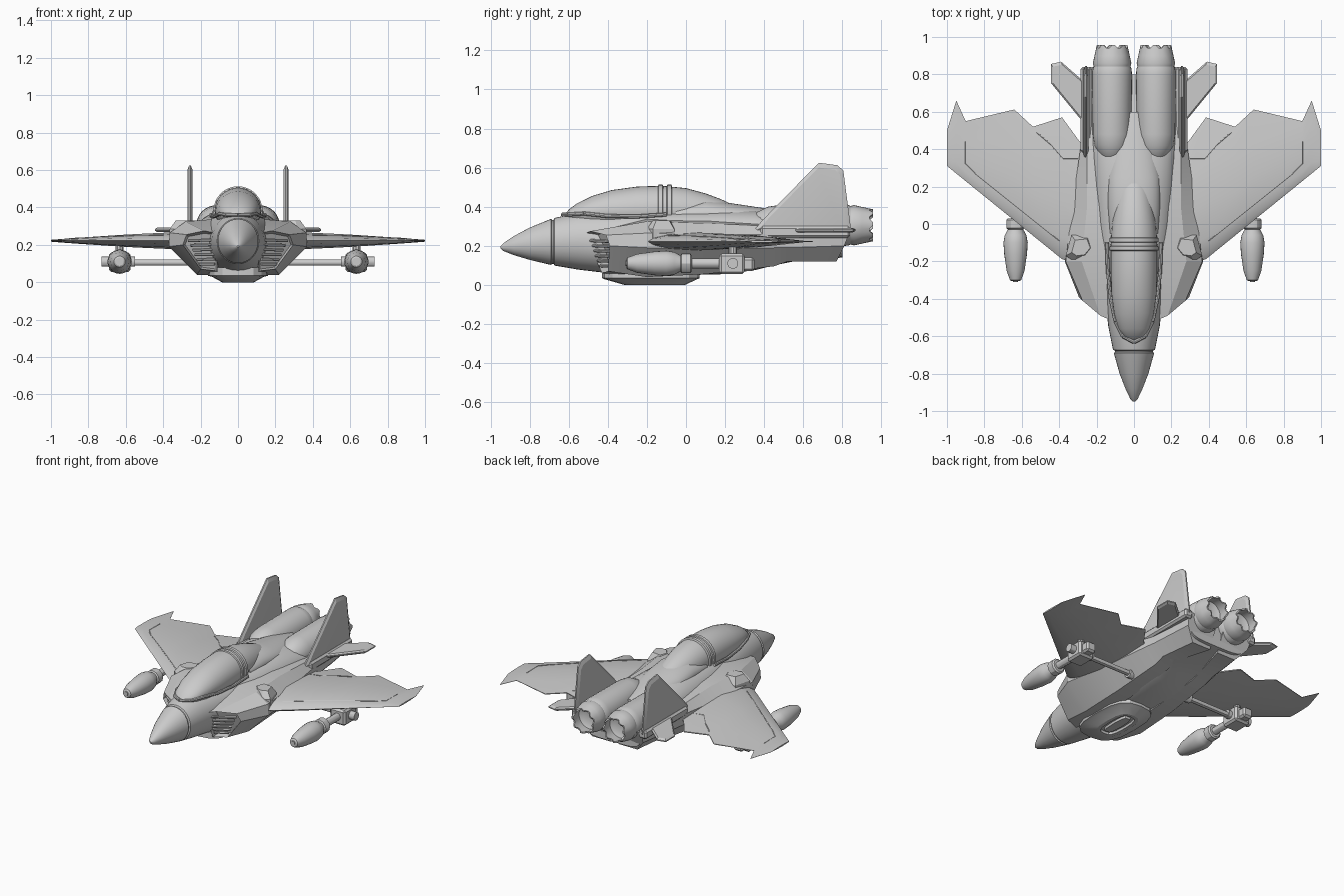
import bpy, bmesh, math
from mathutils import Vector

if "Cube" in bpy.data.objects:
    bpy.data.objects.remove(bpy.data.objects["Cube"])

GREY = bpy.data.materials.new("hull_grey")
GREY.diffuse_color = (0.6, 0.6, 0.6, 1)
GREY.use_nodes = True
GREY.node_tree.nodes["Principled BSDF"].inputs["Base Color"].default_value = GREY.diffuse_color


def finish(name, bm, mirror=False, angle=30):
    bmesh.ops.recalc_face_normals(bm, faces=bm.faces)
    me = bpy.data.meshes.new(name)
    bm.to_mesh(me)
    bm.free()
    me.materials.append(GREY)
    ob = bpy.data.objects.new(name, me)
    bpy.context.collection.objects.link(ob)
    bpy.ops.object.select_all(action='DESELECT')
    ob.select_set(True)
    bpy.context.view_layer.objects.active = ob
    bpy.ops.object.shade_smooth_by_angle(angle=math.radians(angle))
    if mirror:
        m = ob.modifiers.new("mirror", 'MIRROR')
        m.use_mirror_merge = False
    return ob


def loft(rings, caps=True):
    """Skin a list of closed rings; returns bmesh, first cap, last cap."""
    bm = bmesh.new()
    vs = [[bm.verts.new(p) for p in r] for r in rings]
    n = len(vs[0])
    for a, b in zip(vs, vs[1:]):
        for i in range(n):
            j = (i + 1) % n
            bm.faces.new((a[i], a[j], b[j], b[i]))
    first = last = None
    if caps:
        first, last = bm.faces.new(vs[0]), bm.faces.new(vs[-1])
    return bm, first, last


def oval(y, w, z0, z1, e=2.0, n=32, x=0):
    """Superellipse ring across the y axis."""
    ring = []
    for i in range(n):
        c, s = math.cos(2 * math.pi * i / n), math.sin(2 * math.pi * i / n)
        ring.append((x + w * math.copysign(abs(c) ** (2 / e), c), y,
                     (z0 + z1) / 2 + (z1 - z0) / 2 * math.copysign(abs(s) ** (2 / e), s)))
    return ring


def turned(name, profile, x, z, n=24, caps=True, mirror=True):
    """Round part along y from (y, radius) pairs."""
    bm, _, _ = loft([oval(y, r, z - r, z + r, 2, n, x) for y, r in profile], caps)
    return finish(name, bm, mirror)


def rod(bm, p, q, r, n=8):
    p, q = Vector(p), Vector(q)
    d = (q - p).normalized()
    u = d.orthogonal().normalized()
    v = d.cross(u)
    ends = [[bm.verts.new(c + r * (u * math.cos(2 * math.pi * i / n) + v * math.sin(2 * math.pi * i / n)))
             for i in range(n)] for c in (p, q)]
    for i in range(n):
        j = (i + 1) % n
        bm.faces.new((ends[0][i], ends[0][j], ends[1][j], ends[1][i]))
    for e in ends:
        bm.faces.new(e)


def block(name, x0, x1, y0, y1, z0, z1, bevel=0.012):
    bm, _, _ = loft([[(x0, y0, z), (x1, y0, z), (x1, y1, z), (x0, y1, z)] for z in (z0, z1)])
    bmesh.ops.bevel(bm, geom=bm.edges[:], offset=bevel, segments=1, affect='EDGES')
    return finish(name, bm, True)


# Fuselage with seam grooves behind the nose cone
body = [(-.95, .005, .187, .197, 2), (-.935, .02, .174, .213, 2), (-.88, .046, .152, .25, 2),
        (-.8, .077, .128, .293, 2), (-.69, .108, .102, .338, 2), (-.685, .102, .108, .332, 2),
        (-.678, .102, .108, .332, 2), (-.673, .112, .099, .342, 2), (-.55, .137, .078, .372, 2),
        (-.4, .155, .06, .375, 2.1), (-.2, .19, .05, .38, 2.3), (0, .212, .05, .385, 2.5),
        (.2, .225, .055, .388, 2.6), (.35, .232, .075, .385, 2.6), (.45, .235, .10, .36, 3),
        (.55, .23, .12, .32, 4), (.8, .21, .14, .30, 4)]
bm, _, _ = loft([oval(*s) for s in body])
finish("fuselage", bm)

# Canopy, its frame bands and the spine behind it
CAN = [(-.62, .02, .345, .36), (-.60, .055, .33, .385), (-.56, .083, .31, .415), (-.48, .106, .29, .455),
       (-.38, .12, .27, .485), (-.25, .125, .26, .503), (-.12, .125, .26, .507), (0, .118, .26, .495),
       (.1, .102, .27, .468), (.18, .085, .28, .438), (.24, .065, .3, .41)]
bm, _, _ = loft([oval(*s) for s in CAN])
finish("canopy", bm)
for k, y in enumerate((-.13, -.085)):
    bm, _, _ = loft([oval(y + d, .124 + g, .26 - g, .506 + g) for d, g in ((-.014, 0), (-.01, .007), (.01, .007), (.014, 0))])
    finish(f"canopy_band_{k + 1}", bm)
bm, _, _ = loft([oval(y, w, .28, z) for y, w, z in
                 ((-.05, .13, .42), (.1, .14, .44), (.25, .14, .415), (.45, .11, .385), (.6, .05, .35))])
finish("spine", bm)

# Canopy sill running around the cockpit
bm = bmesh.new()
sill = [(0, -.632, .36), (.06, -.6, .36), (.1, -.52, .365), (.125, -.4, .352), (.14, -.25, .35), (.145, -.1, .36)]
for p, q in zip(sill, sill[1:]):
    rod(bm, p, q, .01)
finish("canopy_sill", bm, True)

# Intake trunks with recessed mouths and faceted flanks
mouth = [(.11, -.52, .26), (.18, -.49, .275), (.275, -.41, .255), (.295, -.39, .2), (.2, -.40, .07), (.11, -.43, .06)]


def trunk(y, xs, zs):
    return [(x, y, z) for x, z in zip(xs, zs)]


bm, front, _ = loft([
    mouth,
    trunk(-.2, (.1, .28, .365, .37, .22, .1), (.34, .325, .265, .19, .04, .04)),
    trunk(.1, (.1, .25, .33, .33, .215, .1), (.345, .315, .255, .18, .055, .055)),
    trunk(.45, (.1, .25, .28, .28, .2, .1), (.31, .30, .26, .19, .095, .095)),
    trunk(.52, (.1, .25, .27, .27, .2, .1), (.3, .29, .26, .19, .12, .12)),
    [(.03, .84, .28), (.24, .84, .28), (.25, .83, .25), (.24, .81, .2), (.17, .77, .12), (.03, .77, .12)]])
bmesh.ops.recalc_face_normals(bm, faces=bm.faces)
bmesh.ops.inset_region(bm, faces=[front], thickness=.014)
bmesh.ops.translate(bm, verts=front.verts[:], vec=(0, .05, 0))
finish("intake_trunk", bm, True, 20)

# Intake grille slats
bm = bmesh.new()
for i in range(6):
    t = (i + .5) / 6
    a = Vector((.125, -.505, .24)).lerp(Vector((.125, -.43, .085)), t)
    b = Vector((.27, -.395, .235)).lerp(Vector((.2, -.39, .085)), t)
    rod(bm, a, b, .008, 6)
finish("intake_slats", bm, True)

# Shoulder fairings over the wing roots
hexa = [(.23, -.05), (.20, -.13), (.25, -.19), (.32, -.20), (.365, -.17), (.335, -.06)]
bm, _, _ = loft([[(.285 + (x - .285) * s, -.125 + (y + .125) * s, z) for x, y in hexa]
                 for z, s in ((.22, 1), (.285, 1), (.33, .6))])
finish("shoulder_fairing", bm, True, 20)

# Wings: lens-shaped sections, swept leading edge, notched trailing edge
FR = [(0, 0), (.04, .4), (.15, .8), (.4, 1), (.7, .75), (1, .08)]
TE = [(.2, .42), (.29, .44), (.385, .57), (.54, .52), (.64, .612), (.9, .55), (.95, .66), (1, .5)]


def lead(x):
    return max(-.22, -.2 + (x - .37) * .81)


def half(x):
    return .005 + .043 * (1 - ((x - .2) / .8) ** 1.5)


rings = []
for x, te in TE:
    le, h = lead(x), half(x)
    rings.append([(x, le + (te - le) * t, .222 + h * f) for t, f in FR]
                 + [(x, le + (te - le) * t, .222 - h * f) for t, f in FR[:0:-1]])
bm, _, _ = loft(rings)
finish("wing", bm, True, 25)

# Raised seams on the upper wing skin
bm = bmesh.new()


def on_wing(x, y):
    te = next(a[1] + (b[1] - a[1]) * (x - a[0]) / (b[0] - a[0]) for a, b in zip(TE, TE[1:]) if x <= b[0])
    t = (y - lead(x)) / (te - lead(x))
    f = next(a[1] + (b[1] - a[1]) * (t - a[0]) / (b[0] - a[0]) for a, b in zip(FR, FR[1:]) if t <= b[0])
    return (x, y, .222 + half(x) * f)


for path in ([(.4, -.09), (.55, .03), (.7, .15), (.85, .27), (.9, .32), (.9, .44)], [(.3, .35), (.38, .35), (.45, .43), (.52, .49)]):
    for p, q in zip(path, path[1:]):
        rod(bm, on_wing(*p), on_wing(*q), .003, 6)
finish("wing_seams", bm, True)


def slab(name, pts, place, edge):
    """Flat panel with chamfered rim; place(u, v, offset) gives 3D points."""
    cu = sum(p[0] for p in pts) / len(pts)
    cv = sum(p[1] for p in pts) / len(pts)
    bm, _, _ = loft([[place(cu + (u - cu) * s, cv + (v - cv) * s, o) for u, v in pts]
                     for s, o in ((.88, -edge), (1, -edge * .3), (1, edge * .3), (.88, edge))])
    finish(name, bm, True, 20)


# Tail fins, their root fairings and the tailplanes
slab("tail_fin", [(.34, .27), (.39, .33), (.68, .625), (.775, .612), (.805, .585), (.845, .28), (.82, .25)],
     lambda u, v, o: (.257 + o, u, v), .014)
block("fin_root", .225, .285, .38, .84, .24, .30)
slab("tailplane", [(.22, .48), (.445, .755), (.445, .855), (.39, .868), (.22, .72)],
     lambda u, v, o: (u, v, .28 + o), .012)

# Engine nacelles and toothed nozzles
turned("engine_nacelle", [(.33, .03), (.36, .065), (.42, .095), (.48, .104), (.8, .106), (.83, .104), (.855, .092)],
       .117, .305, 32)
N = 32
rings = []
for y, r, tooth in ((.84, .098, 0), (.86, .103, 0), (.90, .094, 0), (.948, .082, .008), (.948, .072, .008), (.88, .078, 0), (.865, .05, 0)):
    rings.append([(.117 + r * math.cos(2 * math.pi * i / N), y + tooth * (1 if i % 4 < 2 else -1),
                   .305 + r * math.sin(2 * math.pi * i / N)) for i in range(N)])
bm, _, _ = loft(rings)
finish("engine_nozzle", bm, True)

# Belly housing with a recessed loop
bm, _, bottom = loft([[(w * math.copysign(abs(math.cos(a)) ** .7, math.cos(a)),
                        -.18 + shift + l * math.copysign(abs(math.sin(a)) ** .7, math.sin(a)), z)
                       for a in (2 * math.pi * i / 16 for i in range(16))]
                      for z, w, l, shift in ((.08, .16, .25, 0), (.035, .16, .25, 0), (.03, .14, .24, 0), (.0, .085, .155, .02))])
bmesh.ops.recalc_face_normals(bm, faces=bm.faces)
for th, dz in ((.025, 0), (.004, .014), (.02, 0), (.004, -.014)):
    bmesh.ops.inset_region(bm, faces=[bottom], thickness=th)
    bmesh.ops.translate(bm, verts=bottom.verts[:], vec=(0, 0, dz))
finish("belly_housing", bm, False, 20)

# Underwing pods with collars, joints and support arms
turned("underwing_pod", [(-.305, .022), (-.30, .03), (-.25, .048), (-.16, .061), (-.10, .065), (-.06, .058), (-.02, .036), (0, .034)], .633, .11)
turned("pod_muzzle", [(-.31, .014), (-.28, .014)], .633, .11, 12)
turned("pod_collar", [(-.03, .04), (-.022, .05), (.022, .05), (.03, .04)], .633, .11, 12)
turned("pod_link", [(0, .025), (.2, .025)], .633, .11, 12)
block("pod_joint", .575, .69, .17, .30, .055, .16)
block("pod_joint_rear", .60, .67, .28, .35, .07, .14)
bm = bmesh.new()
rod(bm, (.18, .24, .105), (.6, .24, .105), .017, 12)
rod(bm, (.55, .24, .11), (.73, .24, .11), .028, 12)
rod(bm, (.633, .24, .12), (.633, .24, .21), .022, 10)
rod(bm, (.18, .24, .105), (.25, .24, .105), .03, 12)
finish("support_arm", bm, True)
